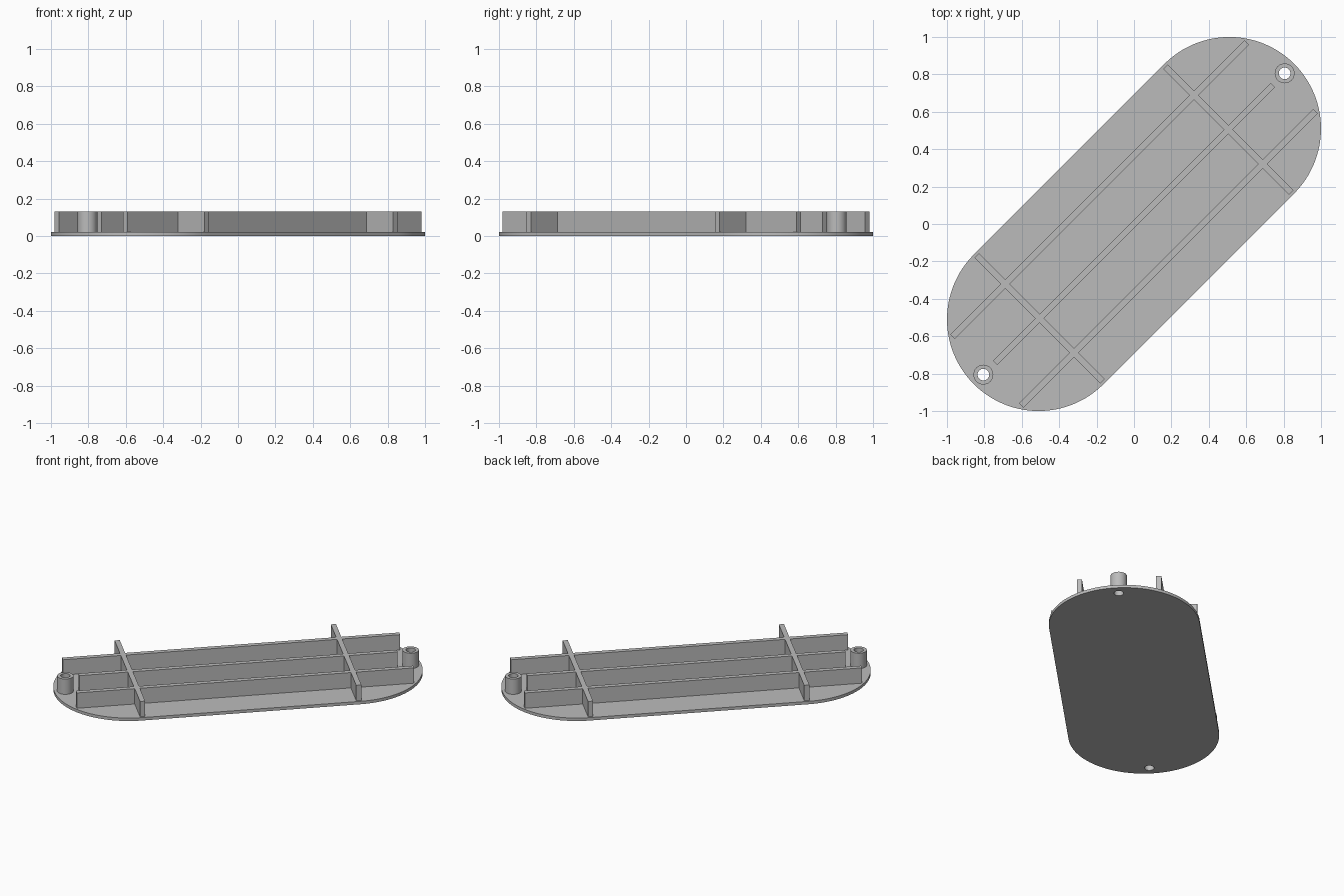
import bpy
import bmesh
from math import pi, cos, sin, radians
from mathutils import Matrix

cube = bpy.data.objects.get("Cube")
if cube:
    bpy.data.objects.remove(cube, do_unlink=True)

PLATE_T, TOP = 0.021, 0.131       # plate thickness, rib and boss height
CAP_R, CAP_U = 0.49, 0.721        # end cap radius and centre along the plate
RIB_W = 0.034
BOSS_U, BOSS_R, HOLE_R = 1.139, 0.053, 0.031
TURN = Matrix.Rotation(radians(45), 4, 'Z')   # plate lies on the diagonal

grey = bpy.data.materials.new("light_grey")
grey.use_nodes = True
colour = (0.5, 0.5, 0.5, 1)
grey.diffuse_color = colour
grey.node_tree.nodes["Principled BSDF"].inputs["Base Color"].default_value = colour


def prism(name, outline, z0, z1):
    """Extrude a closed outline, given along the plate, and turn it."""
    bm = bmesh.new()
    face = bm.faces.new([bm.verts.new((u, v, z0)) for u, v in outline])
    geom = bmesh.ops.extrude_face_region(bm, geom=[face])["geom"]
    bmesh.ops.translate(bm, vec=(0, 0, z1 - z0),
                        verts=[g for g in geom if isinstance(g, bmesh.types.BMVert)])
    bmesh.ops.recalc_face_normals(bm, faces=bm.faces)
    bm.transform(TURN)
    mesh = bpy.data.meshes.new(name)
    bm.to_mesh(mesh)
    bm.free()
    mesh.materials.append(grey)
    obj = bpy.data.objects.new(name, mesh)
    bpy.context.collection.objects.link(obj)
    return obj


def arc(u, r, start, sweep, n):
    return [(u + r * cos(start + sweep * i / n), r * sin(start + sweep * i / n))
            for i in range(n + 1)]


def circle(u, r, n=48):
    return arc(u, r, 0, 2 * pi, n)[:-1]


def box(u0, u1, v0, v1):
    return [(u0, v0), (u1, v0), (u1, v1), (u0, v1)]


def combine(target, tool, operation):
    """Apply a boolean and remove the tool."""
    mod = target.modifiers.new("combine", 'BOOLEAN')
    mod.operation, mod.object, mod.solver = operation, tool, 'EXACT'
    bpy.context.view_layer.objects.active = target
    bpy.ops.object.modifier_apply(modifier=mod.name)
    bpy.data.objects.remove(tool, do_unlink=True)


def smooth(obj):
    bpy.ops.object.select_all(action='DESELECT')
    obj.select_set(True)
    bpy.context.view_layer.objects.active = obj
    bpy.ops.object.shade_smooth_by_angle(angle=radians(30))


# Base plate with rounded ends
outline = arc(CAP_U, CAP_R, -pi / 2, pi, 64) + arc(-CAP_U, CAP_R, pi / 2, pi, 64)
plate = prism("base_plate", outline, 0, PLATE_T)

# Hollow screw bosses, with their holes running through the plate
for name, side in (("back_left", 1), ("front_right", -1)):
    u = side * BOSS_U
    boss = prism(name + "_screw_boss", circle(u, BOSS_R), PLATE_T, TOP)
    for part in (boss, plate):
        drill = prism("drill", circle(u, HOLE_R), -0.1, TOP + 0.1)
        drill.hide_render = True
        combine(part, drill, 'DIFFERENCE')
    smooth(boss)
smooth(plate)

# Stiffening ribs: three lengthwise, two across, merged into one grid
h = RIB_W / 2
ribs = prism("stiffening_ribs", box(-1.05, 1.05, -h, h), PLATE_T, TOP)
for side in (-1, 1):
    u = side * 0.713
    cross = prism("cross_rib", box(u - h, u + h, -0.476, 0.476), PLATE_T, TOP)
    combine(ribs, cross, 'UNION')
for side in (-1, 1):
    v = side * 0.259
    long_rib = prism("long_rib", box(-1.112, 1.112, v - h, v + h), PLATE_T, TOP)
    combine(ribs, long_rib, 'UNION')
